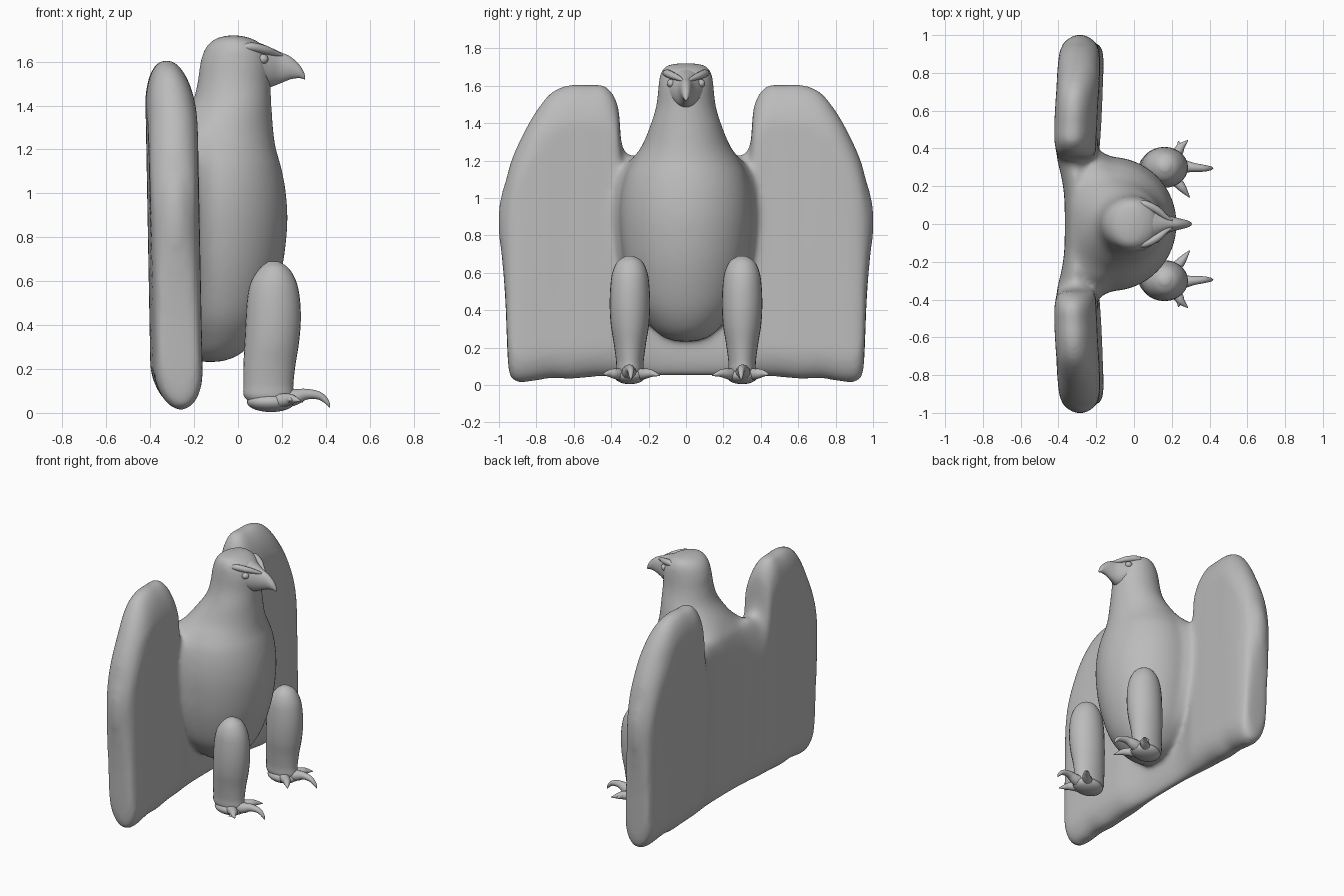
import bpy, bmesh, math
from mathutils import Vector

cube = bpy.data.objects.get("Cube")
if cube:
    bpy.data.objects.remove(cube, do_unlink=True)

stone = bpy.data.materials.new("stone_grey")
stone.use_nodes = True
GREY = (0.5, 0.5, 0.5, 1)
stone.diffuse_color = GREY
stone.node_tree.nodes["Principled BSDF"].inputs["Base Color"].default_value = GREY


def smooth_rows(rows, steps=5):
    """Catmull-Rom interpolation of section rows."""
    out = []
    for i in range(len(rows) - 1):
        quad = zip(rows[max(i - 1, 0)], rows[i], rows[i + 1], rows[min(i + 2, len(rows) - 1)])
        quad = list(quad)
        for k in range(steps):
            t = k / steps
            out.append([b + 0.5 * t * (c - a + t * (2 * a - 5 * b + 4 * c - d + t * (3 * (b - c) + d - a)))
                        for a, b, c, d in quad])
    return out + [list(rows[-1])]


def loft(bm, rings):
    """Skin closed rings of points and cap both ends."""
    loops = [[bm.verts.new(p) for p in ring] for ring in rings]
    for a, b in zip(loops, loops[1:]):
        for i in range(len(a)):
            j = (i + 1) % len(a)
            bm.faces.new((a[i], a[j], b[j], b[i]))
    bm.faces.new(loops[0])
    bm.faces.new(loops[-1])


def circle(n):
    return [(math.cos(2 * math.pi * i / n), math.sin(2 * math.pi * i / n)) for i in range(n)]


def finish(name, bm):
    bmesh.ops.recalc_face_normals(bm, faces=bm.faces)
    for f in bm.faces:
        f.smooth = True
    mesh = bpy.data.meshes.new(name)
    bm.to_mesh(mesh)
    bm.free()
    mesh.materials.append(stone)
    obj = bpy.data.objects.new(name, mesh)
    bpy.context.collection.objects.link(obj)
    return obj


def tube(bm, path, n=12):
    """Tapered tube through (x, y, z, radius) points."""
    pts = smooth_rows(path)
    rings = []
    for i, p in enumerate(pts):
        d = Vector(pts[min(i + 1, len(pts) - 1)][:3]) - Vector(pts[max(i - 1, 0)][:3])
        side = d.cross(Vector((0, 0, 1))).normalized()
        up = side.cross(d).normalized()
        rings.append([Vector(p[:3]) + p[3] * (c * side + s * up) for c, s in circle(n)])
    loft(bm, rings)


def ball(bm, centre, size):
    made = bmesh.ops.create_uvsphere(bm, u_segments=24, v_segments=14, radius=1)["verts"]
    bmesh.ops.scale(bm, vec=size, verts=made)
    bmesh.ops.translate(bm, vec=centre, verts=made)


# Torso, neck and skull: height, back, widest point, front, half width, rear flare
torso = [(.232, -.17, -.13, -.08, .05, 0), (.26, -.26, -.13, .0, .13, 0), (.33, -.32, -.12, .075, .2, .3),
         (.45, -.34, -.12, .14, .275, .7), (.65, -.35, -.12, .2, .33, 1), (.85, -.35, -.12, .225, .353, 1),
         (1, -.35, -.12, .219, .35, 1), (1.12, -.35, -.12, .197, .325, 1), (1.2, -.34, -.12, .174, .285, .7),
         (1.28, -.295, -.09, .162, .235, .2), (1.4, -.215, -.03, .153, .187, 0), (1.5, -.186, -.02, .15, .158, 0),
         (1.6, -.172, -.01, .148, .148, 0), (1.67, -.145, -.01, .12, .136, 0), (1.707, -.1, -.02, .06, .107, 0),
         (1.721, -.04, -.02, 0, .04, 0)]


def torso_ring(z, back, mid, front, width, flare):
    ring = []
    for c, s in circle(48):
        reach = front - mid if c > 0 else mid - back
        # the rear half is square and spreads, to run into the wings
        rear = flare * max(0, -c)
        power = 1 - .65 * flare if c < 0 else 1
        y = width * (1 + .38 * rear) * math.copysign(abs(s) ** power, s)
        ring.append((mid + reach * c, y, z))
    return ring


bm = bmesh.new()
loft(bm, [torso_ring(*r) for r in smooth_rows(torso)])

# Wings and tail sheet: span, bottom, top, half thickness
wing = [(0, .045, 1.23, .058), (.15, .045, 1.23, .062), (.25, .045, 1.235, .077),
        (.31, .045, 1.235, .092), (.345, .045, 1.3, .1), (.365, .045, 1.5, .105),
        (.43, .045, 1.6, .111), (.52, .04, 1.607, .114), (.62, .03, 1.607, .114),
        (.72, .035, 1.565, .114), (.81, .02, 1.453, .113), (.89, .012, 1.305, .109),
        (.935, .035, 1.2, .099), (.952, .12, 1.14, .091), (.966, .45, 1.09, .08),
        (.985, .68, 1.03, .056), (1.003, .8, .94, .02)]
half = smooth_rows(wing)
span = [[-r[0]] + r[1:] for r in reversed(half[1:])] + half


def wing_ring(y, bottom, top, thick):
    upper = min(.25, (top - bottom) / 2)
    lower = min(.19, (top - bottom) / 2)
    ring = []
    for c, s in circle(40):
        z = top - upper + upper * s if s > 0 else bottom + lower + lower * s
        lean = -.308 + .04 * max(0, abs(y) - .45) - .022 * max(0, z - 1.35) / .25
        lean += .032 * max(0, .5 - z) / .5
        ring.append((lean + thick * c, y, z))
    return ring


loft(bm, [wing_ring(*r) for r in span])
body = finish("body_and_wings", bm)
remesh = body.modifiers.new("fuse", "REMESH")
remesh.mode = "VOXEL"
remesh.voxel_size = .014
remesh.use_smooth_shade = True
relax = body.modifiers.new("relax", "SMOOTH")
relax.factor = .5
relax.iterations = 22

# Face and hooked beak: reach, bottom, top, half width
beak = [(0, 1.5, 1.695, .115), (.08, 1.487, 1.69, .108), (.14, 1.483, 1.668, .074),
        (.19, 1.5, 1.645, .044), (.24, 1.52, 1.622, .03), (.28, 1.525, 1.585, .02),
        (.3, 1.52, 1.552, .01), (.306, 1.52, 1.53, .003)]
bm = bmesh.new()
loft(bm, [[(x, w * c, (t + b) / 2 + (t - b) / 2 * s) for c, s in circle(28)]
          for x, b, t, w in smooth_rows(beak)])
finish("beak", bm)

# Leg sections: height, back, front, half width
leg = [(.05, .05, .235, .062), (.08, .026, .252, .072), (.13, .025, .252, .074),
       (.22, .025, .262, .086), (.32, .03, .278, .102), (.42, .035, .286, .108),
       (.52, .042, .282, .105), (.6, .06, .265, .094), (.66, .1, .23, .066),
       (.69, .14, .185, .02)]
# Toe paths, measured from the leg's centre line
toes = [
    [(.17, 0, .06, .045), (.25, .005, .07, .038), (.31, 0, .085, .025),
     (.37, -.005, .078, .018), (.405, -.005, .05, .011), (.418, -.005, .025, .002)],
    [(.18, .04, .055, .035), (.23, .08, .06, .028), (.25, .11, .062, .02), (.285, .143, .055, .002)],
    [(.18, -.04, .055, .035), (.23, -.08, .06, .028), (.26, -.115, .062, .02), (.295, -.16, .05, .002)],
    [(.23, .07, .06, .024), (.24, .11, .06, .017), (.235, .14, .055, .002)],
]

for side, y0 in (("left", .3), ("right", -.3)):
    sign = 1 if y0 > 0 else -1
    bm = bmesh.new()
    loft(bm, [[((b + f) / 2 + (f - b) / 2 * c, y0 + w * s, z) for c, s in circle(28)]
              for z, b, f, w in smooth_rows(leg)])
    finish(side + "_leg", bm)

    bm = bmesh.new()
    ball(bm, (.15, y0, .05), (.11, .085, .046))
    for path in toes:
        tube(bm, [(x, y0 + sign * y, z, r) for x, y, z, r in path])
    finish(side + "_foot", bm)

    # Eyeball under a slanting brow
    bm = bmesh.new()
    ball(bm, (.113, sign * .08, 1.612), (.025, .022, .022))
    finish(side + "_eye", bm)
    bm = bmesh.new()
    tube(bm, [(.01, sign * .112, 1.662, .01), (.06, sign * .104, 1.667, .02),
              (.12, sign * .075, 1.655, .02), (.165, sign * .04, 1.64, .014),
              (.2, sign * .018, 1.628, .006)])
    finish(side + "_brow", bm)
